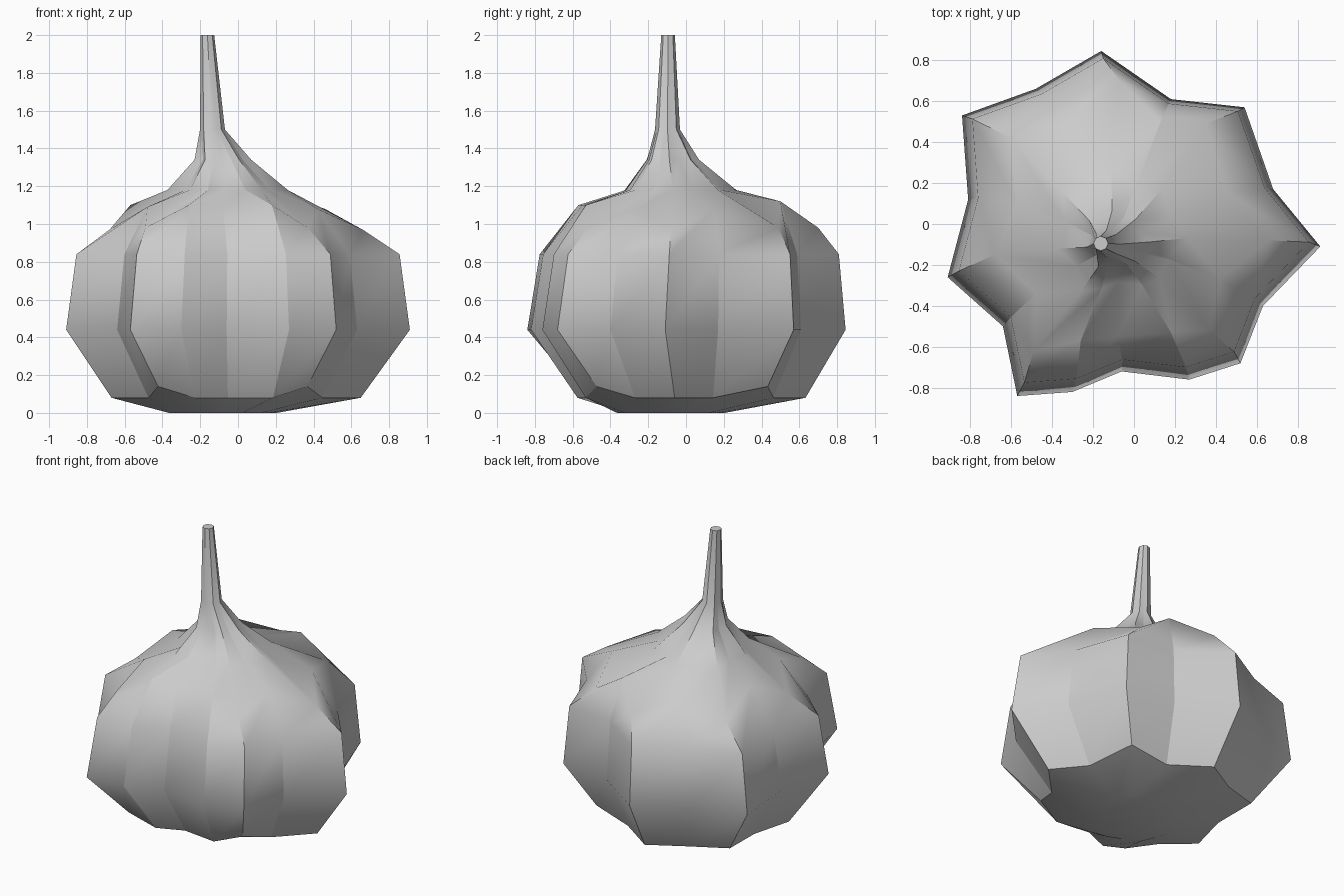
import bpy, bmesh, math

if "Cube" in bpy.data.objects:
    bpy.data.objects.remove(bpy.data.objects["Cube"])

# Lobed outline at the widest level, counter-clockwise from the right-hand tip
star = [(.91, -.11), (.68, .17), (.54, .57), (.18, .61), (-.16, .845), (-.48, .66),
        (-.84, .53), (-.81, .12), (-.91, -.26), (-.64, -.50), (-.57, -.84),
        (-.30, -.82), (-.06, -.72), (.27, -.76), (.52, -.68), (.63, -.40)]
N = len(star)

# Shoulder: clove tips turn in lower down than the grooves between them
shoulder = [(.66, -.08, .97), (.46, .15, 1.08), (.35, .49, .98), (.13, .50, 1.12),
            (-.07, .70, .98), (-.36, .47, 1.10), (-.60, .42, .98), (-.57, .10, 1.10),
            (-.68, -.15, .97), (-.48, -.34, 1.09), (-.49, -.62, .98), (-.26, -.57, 1.10),
            (-.08, -.55, 1.10), (.18, -.53, 1.10), (.37, -.52, .98), (.42, -.27, 1.08)]
foot = [.08, .08, .14, .08, .08, .08, .10, .08, .08, .08, .14, .08, .08, .08, .14, .08]


def lobed(cx, cy, s, z):
    zs = z if isinstance(z, list) else [z] * N
    return [(cx + x * s, cy + y * s, h) for (x, y), h in zip(star, zs)]


def round_ring(cx, cy, r, z):
    # Eight-sided: odd points lie midway along the sides
    pts = []
    for i in range(N):
        k = r if i % 2 == 0 else r * math.cos(math.pi / 8)
        a = math.tau * i / N
        pts.append((cx + k * math.cos(a), cy + k * math.sin(a), z))
    return pts


# Cross-sections from the flat base up to the stem tip
rings = [
    round_ring(-.08, -.08, .285, 0),
    lobed(-.01, .02, .725, foot),
    lobed(0, 0, 1, .44),
    lobed(0, .015, .94, .84),
    shoulder,
    lobed(-.055, -.03, .35, 1.18),
    lobed(-.08, -.07, .165, 1.34),
    round_ring(-.135, -.098, .066, 1.5),
    round_ring(-.162, -.095, .036, 2.0),
]

# Garlic bulb: loft through the cross-sections and cap both ends
bm = bmesh.new()
loops = [[bm.verts.new(p) for p in ring] for ring in rings]
for a, b in zip(loops, loops[1:]):
    for i in range(N):
        j = (i + 1) % N
        bm.faces.new((a[i], a[j], b[j], b[i]))
bm.faces.new(loops[-1])
bm.faces.new(loops[0][::-1])
bmesh.ops.recalc_face_normals(bm, faces=bm.faces[:])

# Smooth up the height of each clove, crisp along the ribs, foot and stem tip
for f in bm.faces:
    f.smooth = True
for a, b in zip(loops[1:], loops[2:]):
    for lower, upper in zip(a, b):
        rib = bm.edges.get((lower, upper))
        rib.smooth = rib.calc_face_angle() < math.radians(12)
for ring in (loops[1], loops[-1]):
    for i in range(N):
        bm.edges.get((ring[i - 1], ring[i])).smooth = False

mesh = bpy.data.meshes.new("garlic_bulb")
bm.to_mesh(mesh)
bm.free()
bulb = bpy.data.objects.new("garlic_bulb", mesh)
bpy.context.collection.objects.link(bulb)
